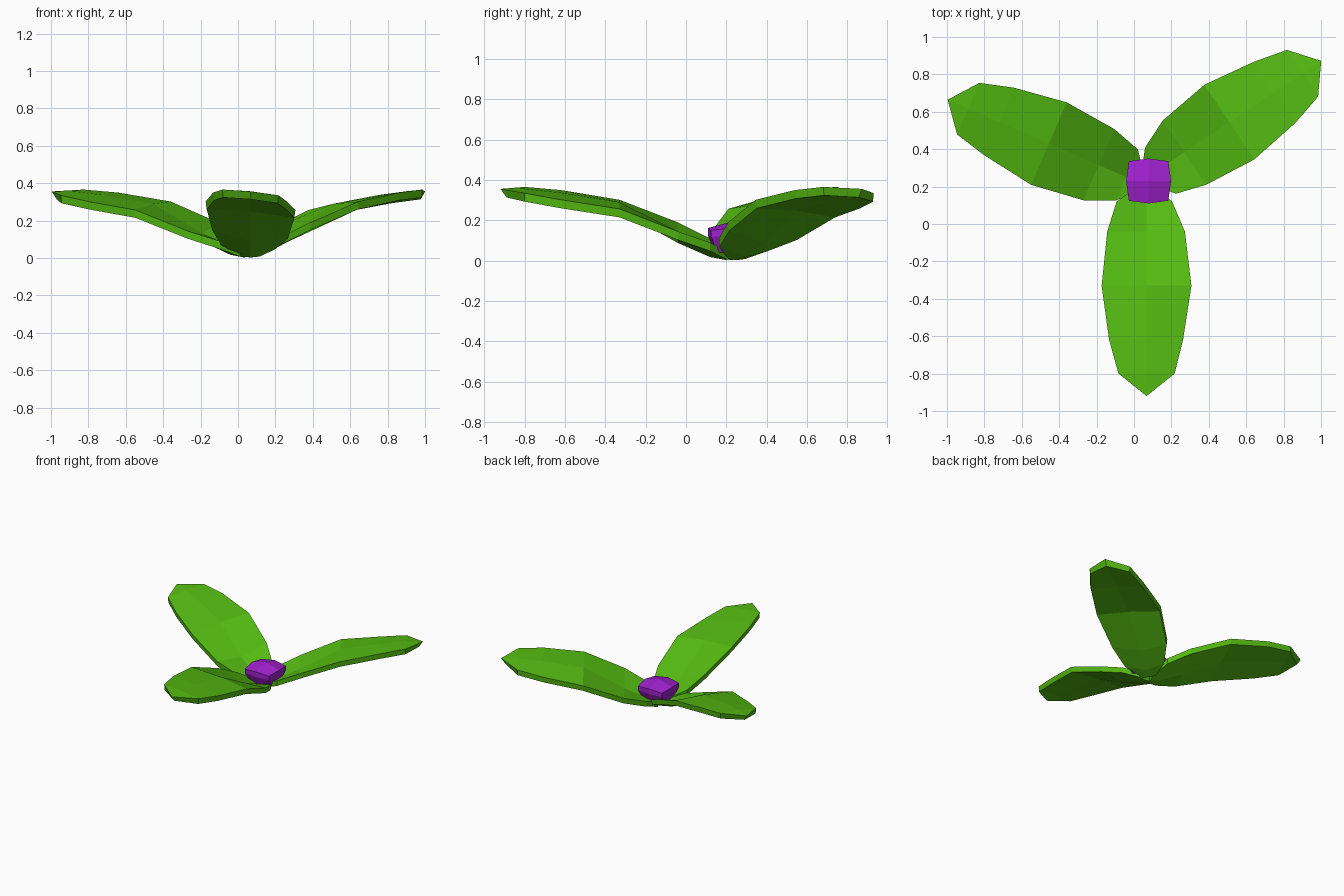
import bpy, bmesh, math
from mathutils import Matrix, Vector

if "Cube" in bpy.data.objects:
    bpy.data.objects.remove(bpy.data.objects["Cube"])


def material(name, color):
    m = bpy.data.materials.new(name)
    m.diffuse_color = (*color, 1)
    m.use_nodes = True
    m.node_tree.nodes["Principled BSDF"].inputs["Base Color"].default_value = m.diffuse_color
    return m


green = material("leaf green", (0.09, 0.50, 0.006))
purple = material("bud purple", (0.35, 0.015, 0.62))


def finish(name, bm, mat, matrix=Matrix()):
    bmesh.ops.recalc_face_normals(bm, faces=bm.faces)
    mesh = bpy.data.meshes.new(name)
    bm.to_mesh(mesh)
    bm.free()
    mesh.materials.append(mat)
    ob = bpy.data.objects.new(name, mesh)
    ob.matrix_world = matrix
    bpy.context.collection.objects.link(ob)
    return ob


# Leaf stations: distance outward, left side, right side, z left, z middle, z right
STATIONS = [
    (-0.53, 0.05, 0.05, 0.050, 0.035, 0.050),
    (-0.45, 0.137, 0.16, 0.090, 0.060, 0.110),
    (-0.29, 0.205, 0.21, 0.145, 0.130, 0.190),
    (0.00, 0.24, 0.24, 0.257, 0.290, 0.302),
    (0.29, 0.195, 0.20, 0.302, 0.337, 0.350),
    (0.47, 0.15, 0.15, 0.335, 0.357, 0.366),
]
TIP = (0.59, 0.0, 0.356)


def leaf(name, x, y, angle):
    bm = bmesh.new()
    layers = []
    for drop, inset, short in ((0, 1.0, 0), (0.042, 0.975, 0.03)):
        rows = [[bm.verts.new((u, l * inset, zl - drop)),
                 bm.verts.new((u, 0, max(zm - drop, 0.003))),
                 bm.verts.new((u, -r * inset, zr - drop))]
                for u, l, r, zl, zm, zr in STATIONS]
        tip = bm.verts.new((TIP[0] - short, 0, TIP[2] - drop))
        for a, b in zip(rows, rows[1:]):
            for i in (0, 1):
                bm.faces.new((a[i], a[i + 1], b[i + 1], b[i]))
        for i in (0, 1):
            bm.faces.new((rows[-1][i], rows[-1][i + 1], tip))
        layers.append([r[0] for r in rows] + [tip]
                      + [r[2] for r in reversed(rows)] + [rows[0][1]])
    # rim joining the upper and lower surfaces
    top, low = layers
    for i in range(len(top)):
        j = (i + 1) % len(top)
        bm.faces.new((top[i], top[j], low[j], low[i]))
    finish(name, bm, green,
           Matrix.Translation((x, y, 0)) @ Matrix.Rotation(math.radians(angle), 4, 'Z'))


leaf("front_leaf", 0.067, -0.33, -90)
leaf("right_leaf", 0.51, 0.545, 33.7)
leaf("left_leaf", -0.455, 0.43, 156.6)

# Faceted central bud: eight-sided rounded square rings, domed on top
bm = bmesh.new()
rings = []
for size, z in ((0.085, 0.04), (0.12, 0.12), (0.12, 0.15)):
    ring = []
    for i in range(8):
        a = math.radians(45 * i)
        r = size if i % 2 == 0 else size * 0.88 * math.sqrt(2)
        ring.append(bm.verts.new((r * math.cos(a), r * math.sin(a), z)))
    rings.append(ring)
for i in (0, 2, 4, 6):          # raise the mid edges of the dome
    rings[2][i].co.z += 0.012
for a, b in zip(rings, rings[1:]):
    for i in range(8):
        j = (i + 1) % 8
        bm.faces.new((a[i], a[j], b[j], b[i]))
bm.faces.new(rings[0])
peak = bm.verts.new((0, 0, 0.195))
for i in (0, 2, 4, 6):
    bm.faces.new((peak, rings[2][i], rings[2][i + 1], rings[2][(i + 2) % 8]))
finish("centre_bud", bm, purple, Matrix.Translation((0.078, 0.23, 0)))
